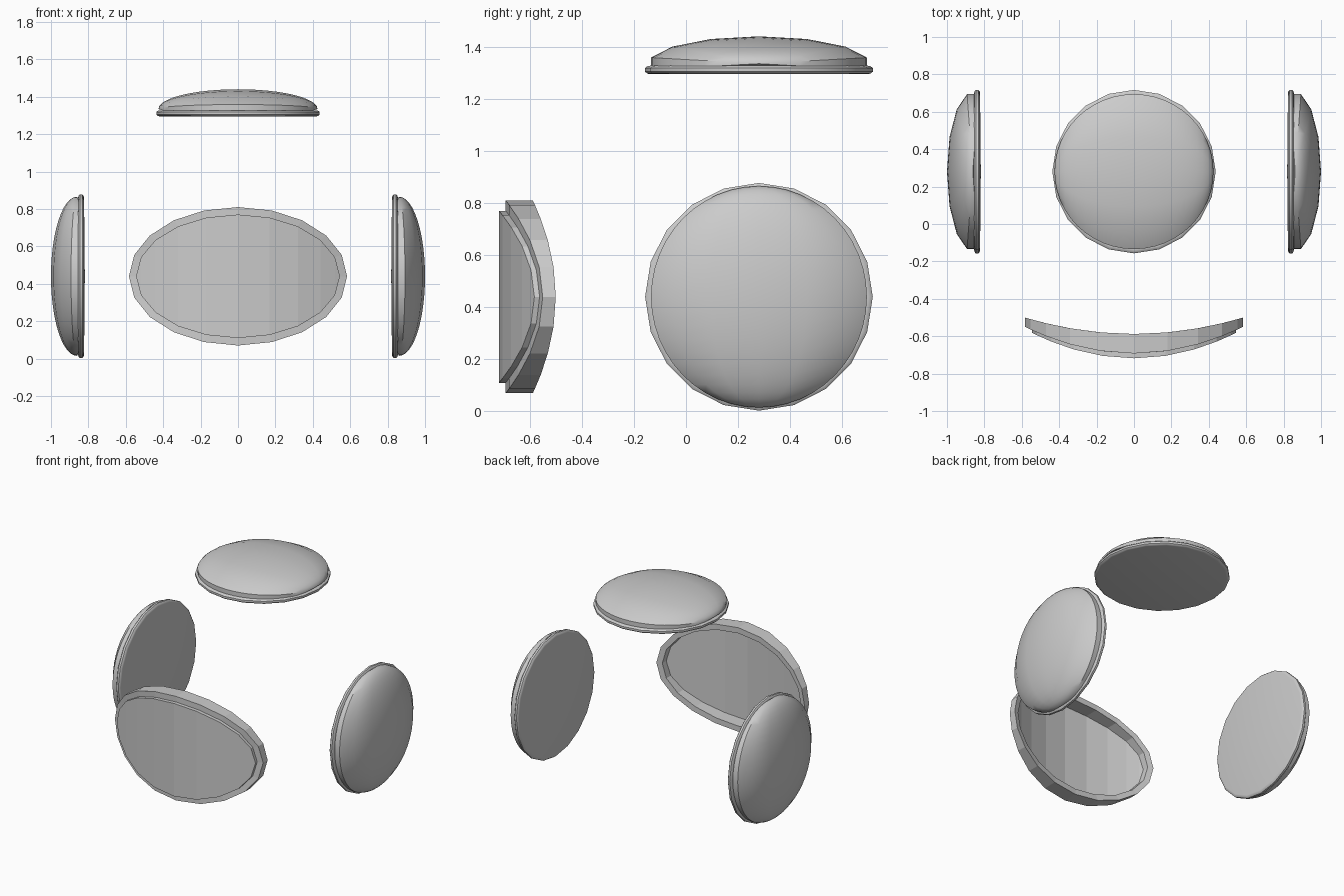
import bpy, bmesh, math
from mathutils import Matrix, Vector

if "Cube" in bpy.data.objects:
    bpy.data.objects.remove(bpy.data.objects["Cube"])

SIDES = 20


def finish(name, verts, faces, matrix=Matrix.Identity(4), smooth=True):
    me = bpy.data.meshes.new(name)
    me.from_pydata(verts, [], faces)
    bm = bmesh.new()
    bm.from_mesh(me)
    bmesh.ops.remove_doubles(bm, verts=bm.verts, dist=1e-5)
    bmesh.ops.transform(bm, matrix=matrix, verts=bm.verts)
    bmesh.ops.recalc_face_normals(bm, faces=bm.faces)
    bm.to_mesh(me)
    bm.free()
    if smooth:
        me.shade_smooth()
        me.set_sharp_from_angle(angle=math.radians(35))
    ob = bpy.data.objects.new(name, me)
    bpy.context.collection.objects.link(ob)
    return ob


def grid_faces(rows, cols, wrap):
    n = cols if wrap else cols - 1
    return [(r * cols + c, r * cols + (c + 1) % cols,
             (r + 1) * cols + (c + 1) % cols, (r + 1) * cols + c)
            for r in range(rows - 1) for c in range(n)]


# Cushion: flattened sphere whose poles lie along u, with a 14-sided section
def cushion(name, m, h, centre, radius=0.425, rings=24):
    verts = []
    for i in range(rings + 1):
        lat = math.pi * (i / rings - 0.5)
        for k in range(-4, 5):
            a = k * 2 * math.pi / 14
            verts.append((radius * math.sin(lat),
                          radius * math.cos(lat) * math.sin(a),
                          centre + h * math.cos(lat) * math.cos(a)))
    finish(name, verts, grid_faces(rings + 1, 9, True), m)


# Base plate with a rounded bead edge
def base_plate(name, m, poke):
    profile = [(0.0, -poke), (0.418, 0), (0.429, 0.002), (0.437, 0.009),
               (0.437, 0.023), (0.429, 0.030), (0.418, 0.032), (0, 0.032)]
    verts = [(r * math.cos(a), r * math.sin(a), n) for r, n in profile
             for a in (2 * math.pi * s / SIDES for s in range(SIDES))]
    finish(name, verts, grid_faces(len(profile), SIDES, True), m)


def frame(origin, u, v, n):
    m = Matrix((u, v, n)).transposed().to_4x4()
    m.translation = Vector(origin)
    return m


# Top and side pads
X, Y, Z = Vector((1, 0, 0)), Vector((0, 1, 0)), Vector((0, 0, 1))
pads = [("top", frame((0, 0.28, 1.295), X, Y, Z), 0.105, 0.040, 0),
        ("right", frame((0.823, 0.28, 0.44), Z, Y, X), 0.138, 0.039, 0.004),
        ("left", frame((-0.823, 0.28, 0.44), Z, Y, -X), 0.138, 0.039, 0.004)]
for side, m, h, c, poke in pads:
    cushion(side + "_cushion", m, h, c)
    base_plate(side + "_bead_plate", m, poke)


# Curved front window: depth follows a parabola across x
def oval(a, b, y0, y1):
    pts = []
    for s in range(SIDES):
        t = 2 * math.pi * s / SIDES
        q = math.sin(t) ** 2
        pts.append((a * math.sin(t), y0 + (y1 - y0) * q, 0.44 + b * math.cos(t)))
    return pts


OUT, INN = (0.583, 0.37), (0.545, 0.33)
loops = [oval(*OUT, -0.692, -0.550), oval(*OUT, -0.588, -0.500),
         oval(*INN, -0.588, -0.512), oval(*INN, -0.692, -0.562)]
loops.append(loops[0])
finish("window_rim", sum(loops, []), grid_faces(5, SIDES, True), smooth=False)

# Glass slab: vertical strips join matching points above and below
front, back = oval(*INN, -0.718, -0.582), oval(*INN, -0.692, -0.556)
faces = grid_faces(2, SIDES, True)
for base in (0, SIDES):
    for side in (1, -1):
        for s in range(SIDES // 2):
            if s < SIDES // 4:
                p = [side * s, side * (s + 1), side * (9 - s), side * (10 - s)]
                p = [base + i % SIDES for i in p]
                faces.append(tuple(dict.fromkeys(p)))
finish("window_glass", front + back, faces, smooth=False)
